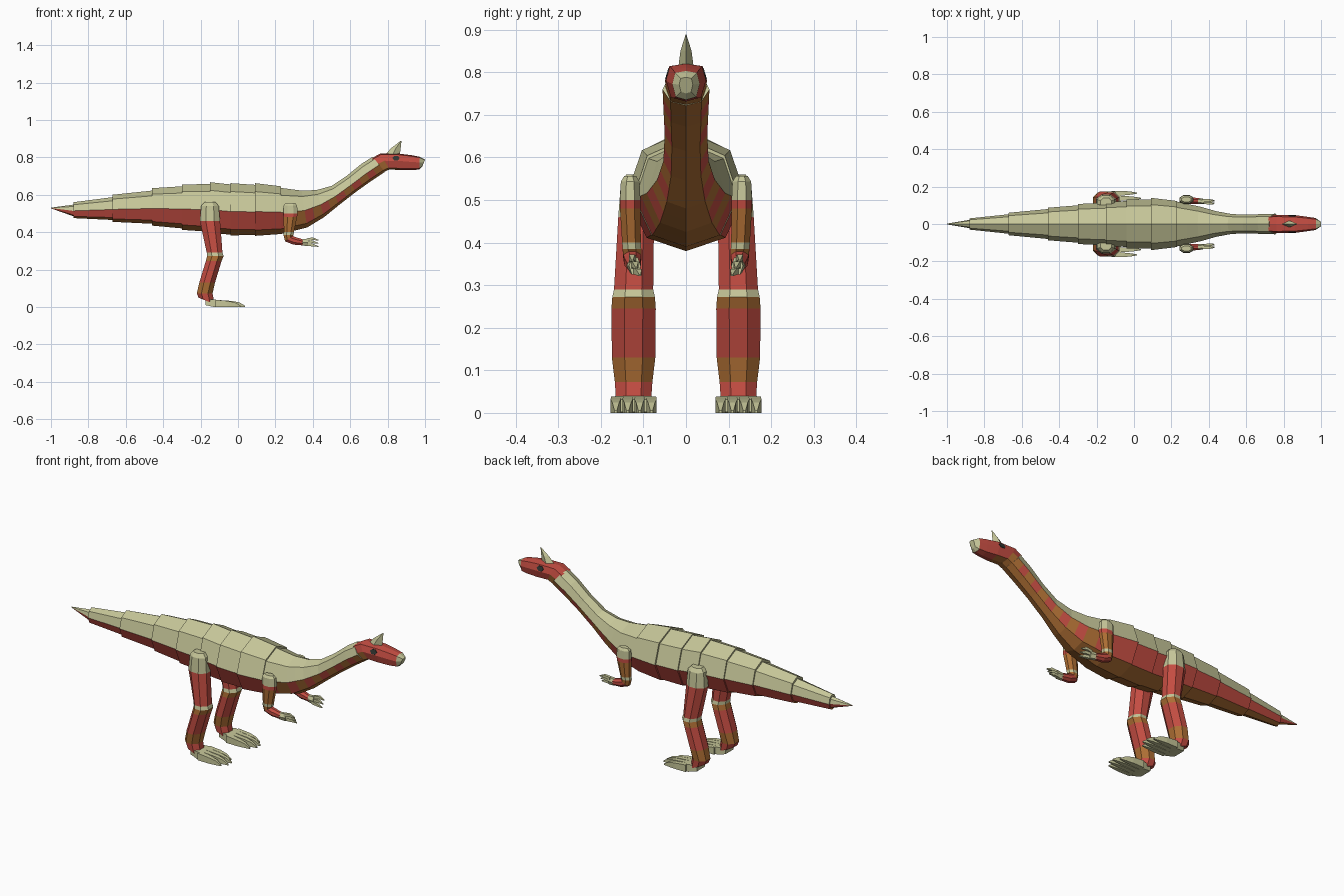
import bpy, bmesh, math
from mathutils import Vector

COLORS = {
    "cream": (0.57, 0.57, 0.32),
    "red": (0.56, 0.075, 0.055),
    "orange": (0.43, 0.16, 0.035),
    "dark": (0.03, 0.035, 0.03),
}
NAMES = list(COLORS)
MATS = []
for n, c in COLORS.items():
    m = bpy.data.materials.new(n)
    m.diffuse_color = (*c, 1)
    MATS.append(m)


def loft(name, rings, color, mirror=False):
    """Skin closed rings; color(segment, side) names the material of each face."""
    bm = bmesh.new()
    vs = [[bm.verts.new(p) for p in r] for r in rings]
    n = len(rings[0])
    for i in range(len(vs) - 1):
        for j in range(n):
            k = (j + 1) % n
            f = bm.faces.new((vs[i][j], vs[i][k], vs[i + 1][k], vs[i + 1][j]))
            f.material_index = NAMES.index(color(i, j))
    for r, i in ((vs[0], 0), (vs[-1], len(vs) - 2)):
        bm.faces.new(r).material_index = NAMES.index(color(i, 0))
    bmesh.ops.remove_doubles(bm, verts=bm.verts, dist=1e-5)
    bmesh.ops.recalc_face_normals(bm, faces=bm.faces)
    me = bpy.data.meshes.new(name)
    bm.to_mesh(me)
    bm.free()
    for m in MATS:
        me.materials.append(m)
    ob = bpy.data.objects.new(name, me)
    bpy.context.collection.objects.link(ob)
    if mirror:
        mod = ob.modifiers.new("mirror", 'MIRROR')
        mod.use_axis = (False, True, False)
        mod.use_mirror_merge = False
    return ob


def ring(x, y, z, ra, rb, tilt=0, n=8, half=True):
    """Polygon ring: horizontal at tilt 0, upright facing +x at tilt 90."""
    t = math.radians(tilt)
    a, b = Vector((math.cos(t), 0, math.sin(t))), Vector((0, 1, 0))
    s = 1 / math.cos(math.pi / n) if half else 1
    pts = []
    for i in range(n):
        w = (i + 0.5 * half) * 2 * math.pi / n
        pts.append(Vector((x, y, z)) + a * (ra * s * math.cos(w)) + b * (rb * s * math.sin(w)))
    return pts


def section(xt, zt, xb, zb, w, head=False):
    """Eight-sided body section with a ridge on the back and a keel below."""
    if head:
        half = [(0, 0), (0.8, 0.07), (1, 0.45), (0.75, 0.9), (0, 1)]
    else:
        half = [(0, 0), (0.74, 0.16), (1, 0.54), (0.66, 0.89), (0, 1)]
    full = half + [(-a, f) for a, f in half[3:0:-1]]
    return [(xt + (xb - xt) * f, a * w, zt + (zb - zt) * f) for a, f in full]


def row(j):
    """Row of a body face counted from the back (0) to the belly (3)."""
    return min(j, 7 - j)


# Tail and trunk: overlapping plates, each (x0, top0, bottom0, width0, x1, top1, bottom1, width1)
plates = [
    (-1.0, 0.531, 0.527, 0.002, -0.88, 0.547, 0.485, 0.022),
    (-0.88, 0.56, 0.475, 0.03, -0.67, 0.587, 0.465, 0.052),
    (-0.67, 0.60, 0.455, 0.06, -0.46, 0.622, 0.445, 0.08),
    (-0.46, 0.635, 0.435, 0.087, -0.30, 0.645, 0.42, 0.10),
    (-0.30, 0.655, 0.412, 0.107, -0.15, 0.657, 0.402, 0.114),
    (-0.15, 0.667, 0.395, 0.12, -0.04, 0.655, 0.387, 0.122),
    (-0.04, 0.662, 0.383, 0.13, 0.09, 0.653, 0.384, 0.13),
    (0.09, 0.662, 0.38, 0.14, 0.23, 0.645, 0.39, 0.123),
]
rings = []
for p in plates:
    for x, t, b, w in (p[:4], p[4:]):
        rings.append(section(x, t, x, b, w))
loft("trunk_and_tail", rings, lambda i, j: ("cream", "cream", "red", "orange")[row(j)])

# Neck: sections split in two so the flanks are striped
neck = [
    (0.225, 0.637, 0.23, 0.39, 0.12), (0.34, 0.622, 0.37, 0.425, 0.092),
    (0.42, 0.625, 0.46, 0.48, 0.068), (0.50, 0.647, 0.54, 0.545, 0.053),
    (0.58, 0.70, 0.63, 0.615, 0.05), (0.66, 0.765, 0.71, 0.672, 0.053),
    (0.72, 0.803, 0.785, 0.722, 0.055),
]
fine = []
for a, b in zip(neck, neck[1:]):
    fine += [a, tuple((u + v) / 2 for u, v in zip(a, b))]
fine.append(neck[-1])
loft("neck", [section(*s) for s in fine],
     lambda i, j: ("cream", "cream", ("red", "orange")[i % 2], "orange")[row(j)])

# Head with pale snout tip
head = [
    (0.715, 0.795, 0.78, 0.722, 0.048), (0.76, 0.82, 0.81, 0.735, 0.049),
    (0.86, 0.82, 0.87, 0.732, 0.047), (0.93, 0.811, 0.93, 0.731, 0.038),
    (0.972, 0.803, 0.97, 0.735, 0.032), (1.0, 0.788, 0.985, 0.75, 0.016),
]


def head_color(i, j):
    if i == 4:
        return "cream"
    return "orange" if (row(j) == 3 and i < 2) or (row(j) == 2 and i == 0) else "red"


loft("head", [section(*s, True) for s in head], head_color)

# Crest on the crown, leaning forward
loft("crest", [ring(0.825, 0, 0.812, 0.04, 0.018, n=4, half=False),
               ring(0.845, 0, 0.85, 0.025, 0.013, n=4, half=False),
               ring(0.872, 0, 0.888, 0.002, 0.001, n=4, half=False)],
     lambda i, j: "cream", False)

# Eyes: thin plates following the slope of the cheek
eye = []
for off in (-0.004, 0.003):
    pts = []
    for k in range(6):
        a = k * math.pi / 3
        dz = 0.014 * math.sin(a)
        pts.append((0.845 + 0.02 * math.cos(a), 0.0425 + off - 0.3 * dz, 0.796 + dz))
    eye.append(pts)
loft("eye", eye, lambda i, j: "dark", True)

# Hind legs
leg = [
    (-0.15, 0.115, 0.56, 0.03, 0.025), (-0.15, 0.115, 0.54, 0.047, 0.038),
    (-0.15, 0.117, 0.46, 0.054, 0.042), (-0.125, 0.123, 0.29, 0.042, 0.046),
    (-0.121, 0.123, 0.272, 0.044, 0.05), (-0.13, 0.123, 0.245, 0.042, 0.052),
    (-0.165, 0.123, 0.13, 0.042, 0.051), (-0.178, 0.123, 0.072, 0.042, 0.044),
    (-0.168, 0.123, 0.032, 0.046, 0.041, -22),
]
leg_colors = ["cream", "cream", "red", "cream", "orange", "red", "orange", "red"]
loft("hind_leg", [ring(*r) for r in leg], lambda i, j: leg_colors[i], True)

# Feet: sole and four clawed toes
loft("foot_sole", [ring(-0.175, 0.123, 0.024, 0.014, 0.034, 90, 4),
                   ring(-0.13, 0.123, 0.02, 0.02, 0.043, 90, 4),
                   ring(-0.07, 0.123, 0.017, 0.015, 0.046, 90, 4)],
     lambda i, j: "cream", True)
for k in range(4):
    y = 0.123 + (k - 1.5) * 0.028
    tip = 0.038 if k in (1, 2) else 0.015
    loft(f"toe_{k + 1}", [ring(-0.12, y, 0.019, 0.019, 0.011, 90, 4),
                          ring(tip - 0.07, y, 0.016, 0.016, 0.012, 90, 4),
                          ring(tip - 0.03, y, 0.012, 0.012, 0.008, 90, 4),
                          ring(tip, y, 0.003, 0.003, 0.003, 90, 4)],
         lambda i, j: "cream", True)

# Arms
arm = [
    (0.28, 0.131, 0.556, 0.025, 0.014), (0.28, 0.131, 0.543, 0.036, 0.022),
    (0.281, 0.131, 0.50, 0.038, 0.024), (0.28, 0.131, 0.48, 0.036, 0.024),
    (0.272, 0.128, 0.40, 0.027, 0.022), (0.27, 0.127, 0.385, 0.027, 0.022),
    (0.272, 0.126, 0.365, 0.025, 0.021, 35), (0.30, 0.125, 0.354, 0.021, 0.019, 80),
    (0.348, 0.123, 0.345, 0.016, 0.015, 90),
]
arm_colors = ["cream", "cream", "red", "orange", "cream", "orange", "red", "red"]
loft("arm", [ring(*r) for r in arm], lambda i, j: arm_colors[i], True)

# Hands: palm and three fanned claws
loft("palm", [ring(0.342, 0.123, 0.346, 0.017, 0.015, 90, 6),
              ring(0.375, 0.12, 0.345, 0.02, 0.012, 90, 6)],
     lambda i, j: "cream", True)
for k in range(3):
    d = k - 1
    loft(f"finger_{k + 1}", [ring(0.365, 0.121 + d * 0.004, 0.346 + d * 0.013, 0.007, 0.008, 90, 4),
                             ring(0.40, 0.119 + d * 0.008, 0.348 + d * 0.017, 0.007, 0.007, 90, 4),
                             ring(0.43, 0.117 + d * 0.009, 0.34 + d * 0.017, 0.002, 0.002, 90, 4)],
         lambda i, j: "cream", True)
